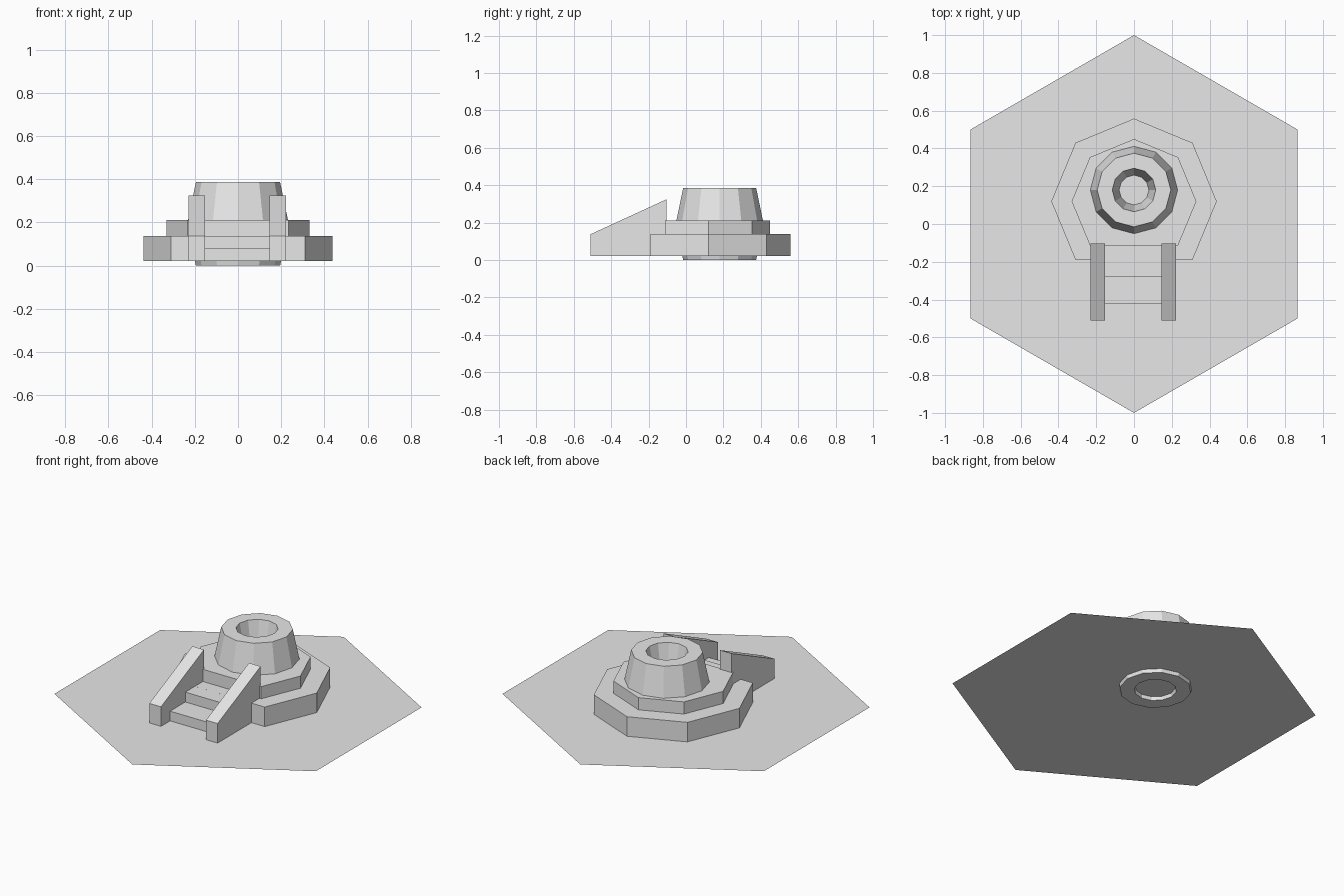
import bpy
import bmesh
from math import cos, sin, pi
from mathutils import Vector

if "Cube" in bpy.data.objects:
    bpy.data.objects.remove(bpy.data.objects["Cube"], do_unlink=True)

stone = bpy.data.materials.new("pale_grey")
stone.use_nodes = True
stone.diffuse_color = (0.8, 0.8, 0.8, 1)
stone.node_tree.nodes["Principled BSDF"].inputs["Base Color"].default_value = (0.8, 0.8, 0.8, 1)

GROUND = 0.021
TERRACE = 0.138
PLATFORM = 0.211


def prism(name, outline, direction=None, open_base=False):
    """Flat polygon, swept along a direction when one is given."""
    bm = bmesh.new()
    base = bm.faces.new([bm.verts.new(p) for p in outline])
    if direction:
        top = bmesh.ops.extrude_face_region(bm, geom=[base], use_keep_orig=True)
        moved = [v for v in top["geom"] if isinstance(v, bmesh.types.BMVert)]
        bmesh.ops.translate(bm, verts=moved, vec=Vector(direction))
        bmesh.ops.recalc_face_normals(bm, faces=bm.faces)
        if open_base:
            bmesh.ops.delete(bm, geom=[base], context='FACES_ONLY')
    mesh = bpy.data.meshes.new(name)
    bm.to_mesh(mesh)
    bm.free()
    mesh.materials.append(stone)
    obj = bpy.data.objects.new(name, mesh)
    bpy.context.collection.objects.link(obj)
    return obj


def ring(radius, sides, centre_y, z, start=0.0, count=None):
    """Points around a regular polygon, optionally leaving the last ones out."""
    return [(radius * cos(start + 2 * pi * i / sides),
             centre_y + radius * sin(start + 2 * pi * i / sides), z)
            for i in range(count or sides)]


# Hexagonal ground sheet
prism("ground", ring(1, 6, 0, GROUND, pi / 6))

# Two octagonal tiers, cut flat across the front
for name, radius, low, high in (("lower_tier", 0.438, GROUND, TERRACE),
                                ("upper_tier", 0.33, TERRACE, PLATFORM)):
    outline = ring(radius, 8, 0.12, low, -pi / 4, 7)
    prism(name, outline, (0, 0, high - low), open_base=True)

# Tapered well ring: a coarse torus stretched upwards
bpy.ops.mesh.primitive_torus_add(major_segments=12, minor_segments=6,
                                 major_radius=0.155, minor_radius=0.08,
                                 location=(0, 0.18, 0.193))
well = bpy.context.object
well.name = "well_ring"
well.scale.z = 0.193 / (0.08 * sin(pi / 3))
well.data.materials.append(stone)

# Steps between the side walls
LEFT, RIGHT = 0.145, -0.153
steps = [(-0.424, GROUND), (-0.424, 0.079), (-0.28, 0.079),
         (-0.28, TERRACE), (-0.19, TERRACE), (-0.19, GROUND)]
prism("steps", [(RIGHT, y, z) for y, z in steps], (LEFT - RIGHT, 0, 0))

# Sloping side walls of the stair
wall = [(-0.51, GROUND), (-0.51, TERRACE), (-0.103, 0.325), (-0.103, GROUND)]
for name, x in (("left_stair_wall", LEFT), ("right_stair_wall", RIGHT - 0.077)):
    prism(name, [(x, y, z) for y, z in wall], (0.077, 0, 0))
